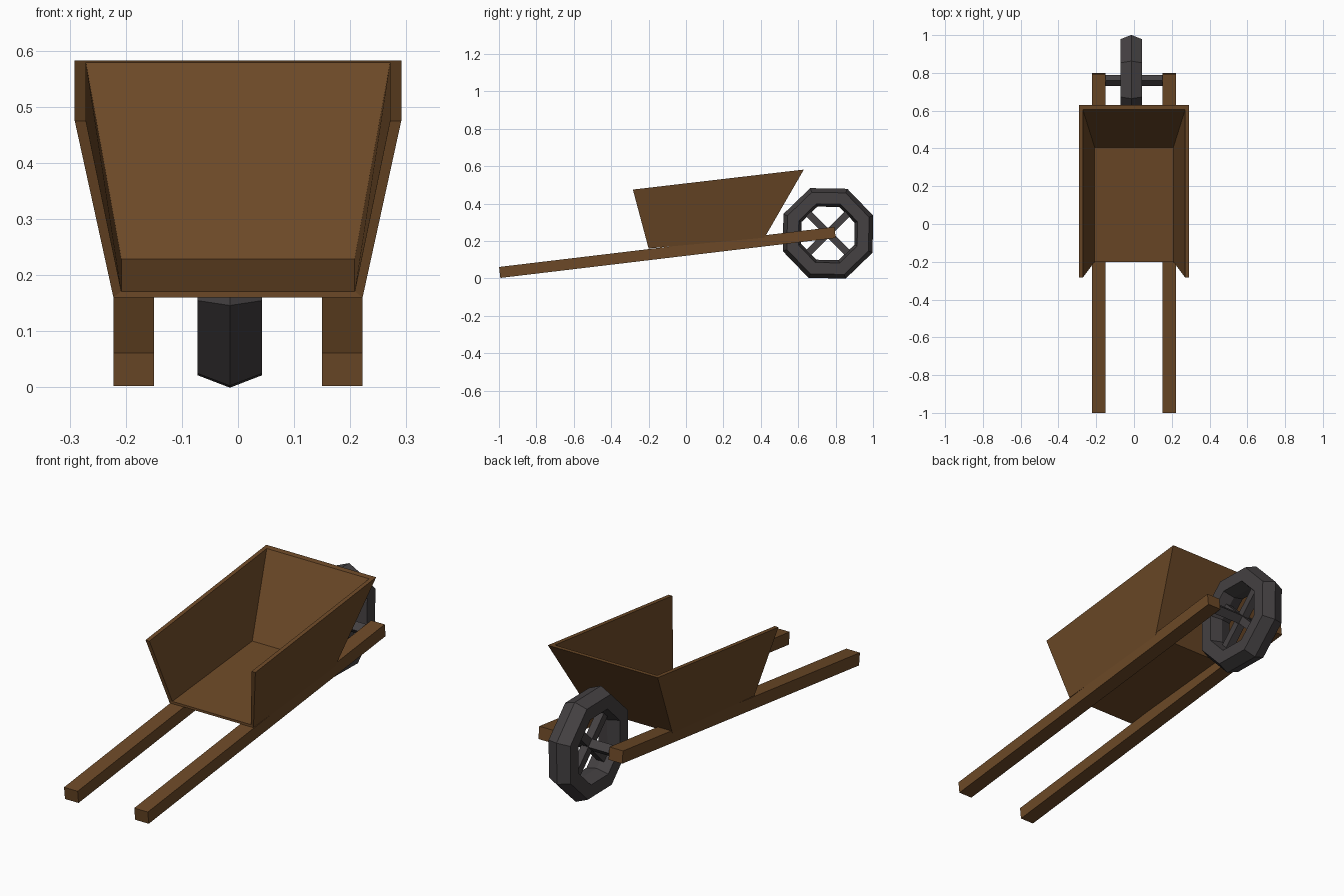
import bpy
import bmesh
from math import cos, sin, pi, radians
from mathutils import Vector

cube = bpy.data.objects.get("Cube")
if cube:
    bpy.data.objects.remove(cube, do_unlink=True)


def make_material(name, rgb):
    mat = bpy.data.materials.new(name)
    mat.use_nodes = True
    mat.diffuse_color = (*rgb, 1)
    mat.node_tree.nodes["Principled BSDF"].inputs["Base Color"].default_value = (*rgb, 1)
    return mat


wood = make_material("brown wood", (0.150, 0.066, 0.020))
iron = make_material("dark grey", (0.058, 0.052, 0.054))


def build(name, verts, faces, mat):
    """Make a flat-shaded object from points and faces."""
    bm = bmesh.new()
    points = [bm.verts.new(v) for v in verts]
    for face in faces:
        bm.faces.new([points[i] for i in face])
    bmesh.ops.recalc_face_normals(bm, faces=bm.faces)
    mesh = bpy.data.meshes.new(name)
    bm.to_mesh(mesh)
    bm.free()
    mesh.materials.append(mat)
    obj = bpy.data.objects.new(name, mesh)
    bpy.context.collection.objects.link(obj)
    return obj


def beam(name, start, end, side, up, mat):
    """Box between two points; side and up are its half-size vectors."""
    verts = [Vector(p) + side * a + up * b
             for p in (start, end) for a, b in ((-1, -1), (1, -1), (1, 1), (-1, 1))]
    faces = [(0, 1, 2, 3), (4, 5, 6, 7)]
    faces += [(i, (i + 1) % 4, (i + 1) % 4 + 4, i + 4) for i in range(4)]
    return build(name, verts, faces, mat)


# Handles: two sloping bars running the whole length
slope = Vector((0, 1.79, 0.213)).normalized()
handle_up = Vector((0, -slope.z, slope.y)) * 0.0295
for name, x in (("left_handle", 0.186), ("right_handle", -0.186)):
    beam(name, (x, -0.996, 0.032), (x, 0.797, 0.246), Vector((0.036, 0, 0)), handle_up, wood)


# Tray: flared sides and back, open at the front, with an outer and inner skin
def skin(bottom_front, bottom_back, top_back, top_front):
    corners = (bottom_front, bottom_back, top_back, top_front)
    return [(s * x, y, z) for s in (1, -1) for x, y, z in corners]


outer = skin((0.222, -0.20, 0.160), (0.222, 0.42, 0.218), (0.291, 0.63, 0.582), (0.291, -0.284, 0.475))
inner = skin((0.208, -0.20, 0.171), (0.208, 0.405, 0.229), (0.271, 0.605, 0.579), (0.271, -0.284, 0.475))
panels = [(0, 1, 2, 3), (4, 5, 6, 7), (0, 1, 5, 4), (1, 2, 6, 5)]
rim = [3, 0, 4, 7, 6, 2]
faces = panels + [tuple(i + 8 for i in p) for p in panels]
faces += [(a, b, b + 8, a + 8) for a, b in zip(rim, rim[1:] + rim[:1])]
build("tray", outer + inner, faces, wood)

# Wheel rim: six-sided section swept round an octagon
hub = Vector((-0.0145, 0.759, 0.241))
half = 0.0575
section = [(-half, 0.218), (0, 0.24), (half, 0.218), (half, 0.157), (0, 0.142), (-half, 0.157)]
sides, n = 8, len(section)
verts = []
for k in range(sides):
    angle = 2 * pi * (k + 0.5) / sides - radians(1)
    for x, apothem in section:
        r = apothem / cos(pi / sides)
        verts.append(hub + Vector((x, r * cos(angle), r * sin(angle))))
faces = [(k * n + j, k * n + (j + 1) % n,
          (k + 1) % sides * n + (j + 1) % n, (k + 1) % sides * n + j)
         for k in range(sides) for j in range(n)]
build("wheel_rim", verts, faces, iron)

# Spokes: two crossed bars
for name, angle in (("rising_spoke", pi / 4), ("falling_spoke", -pi / 4)):
    along = Vector((0, cos(angle), sin(angle)))
    across = Vector((0, -sin(angle), cos(angle)))
    beam(name, hub - along * 0.17, hub + along * 0.17, Vector((0.019, 0, 0)), across * 0.019, iron)

# Axle: square bar set on its corner
beam("axle", (-0.16, hub.y, hub.z), (0.16, hub.y, hub.z),
     Vector((0, 0.0145, 0.0145)), Vector((0, -0.0145, 0.0145)), iron)
